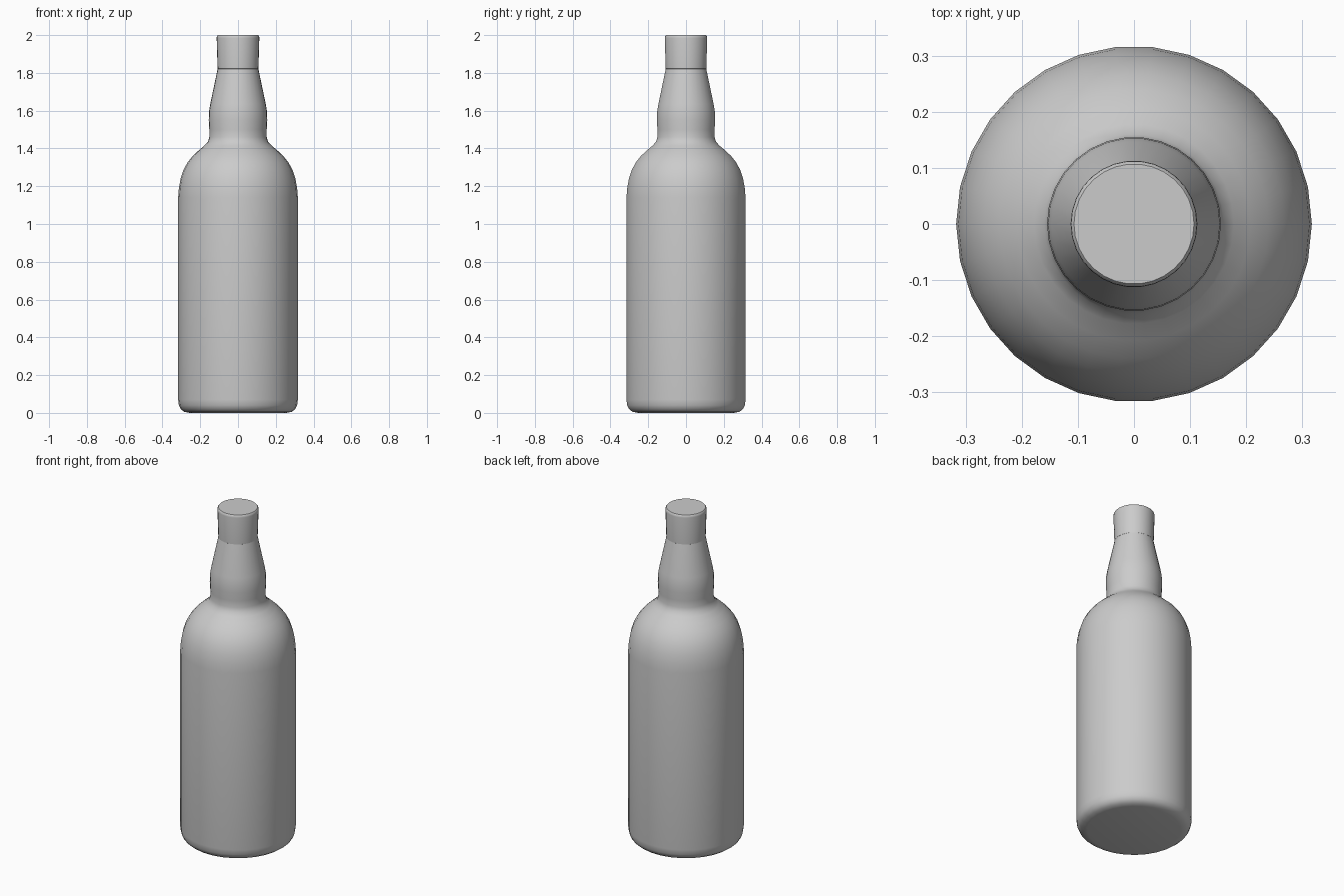
import bpy, bmesh, math

if "Cube" in bpy.data.objects:
    bpy.data.objects.remove(bpy.data.objects["Cube"])

SIDES = 30


def lathe(name, profile, angle=35):
    """Revolve (radius, height) points around z and close both ends."""
    bm = bmesh.new()
    rings = []
    for r, z in profile:
        rings.append([bm.verts.new((r * math.cos(2 * math.pi * i / SIDES),
                                    r * math.sin(2 * math.pi * i / SIDES), z))
                      for i in range(SIDES)])
    for a, b in zip(rings, rings[1:]):
        for i in range(SIDES):
            j = (i + 1) % SIDES
            bm.faces.new((a[i], a[j], b[j], b[i]))
    bm.faces.new(rings[0][::-1])
    bm.faces.new(rings[-1])
    mesh = bpy.data.meshes.new(name)
    bm.to_mesh(mesh)
    bm.free()
    obj = bpy.data.objects.new(name, mesh)
    bpy.context.collection.objects.link(obj)
    bpy.ops.object.select_all(action='DESELECT')
    obj.select_set(True)
    bpy.context.view_layer.objects.active = obj
    bpy.ops.object.shade_smooth_by_angle(angle=math.radians(angle))
    return obj


# Glass body: rounded base, straight wall, domed shoulder, tapered neck
lathe("bottle_body", [
    (0.255, 0.0), (0.285, 0.006), (0.303, 0.02), (0.313, 0.04), (0.317, 0.07),
    (0.317, 1.14), (0.313, 1.19), (0.304, 1.24), (0.289, 1.285),
    (0.268, 1.325), (0.240, 1.36), (0.208, 1.39), (0.178, 1.415),
    (0.160, 1.435), (0.152, 1.46), (0.152, 1.50), (0.155, 1.55),
    (0.153, 1.60), (0.147, 1.635), (0.107, 1.825),
])

# Cap: slightly flared, with small rounded rims
lathe("cap", [
    (0.104, 1.817), (0.108, 1.822), (0.113, 1.985), (0.112, 1.994), (0.107, 2.0),
])
